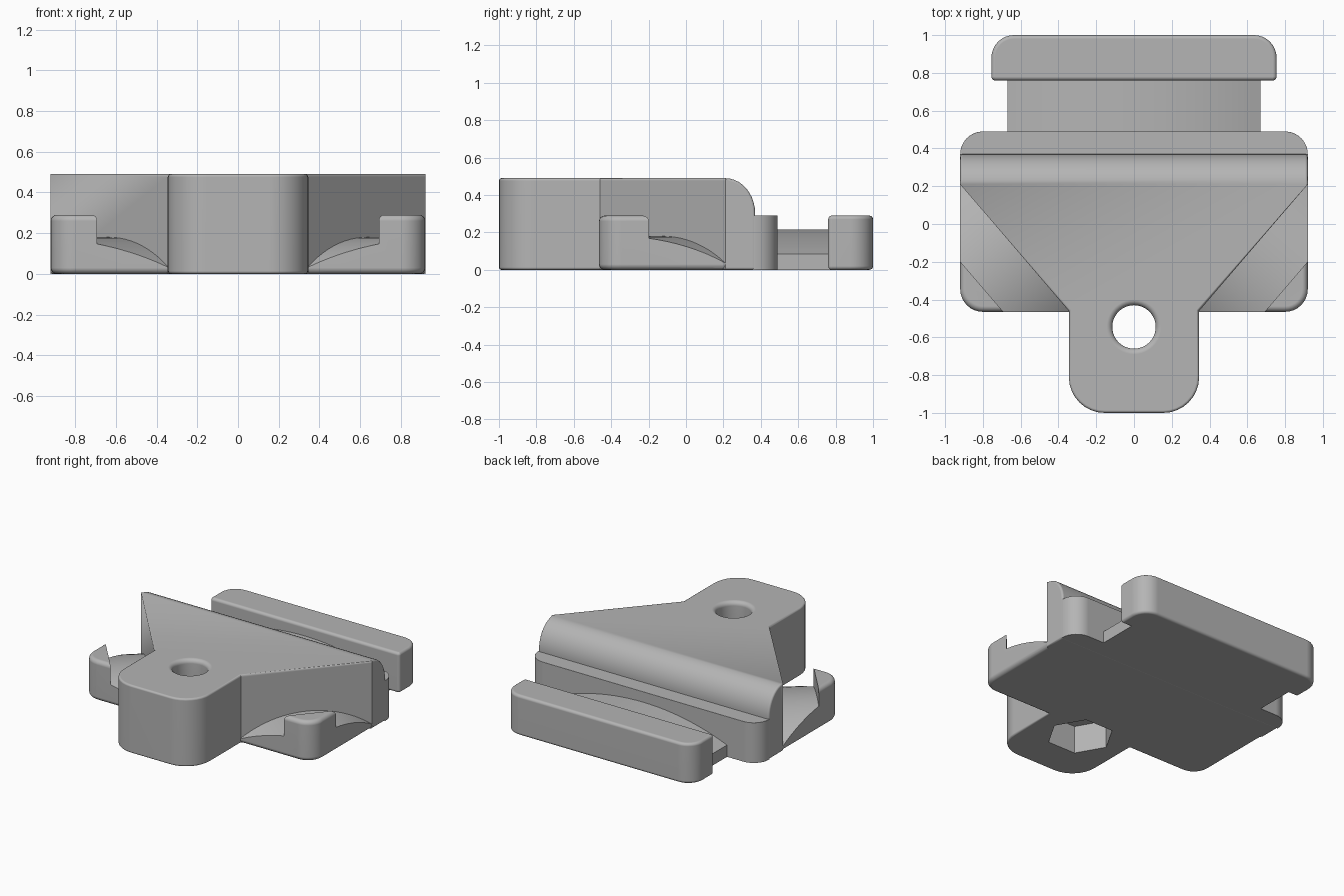
import bpy, bmesh
from math import sin, cos, pi, sqrt, radians
from mathutils import Vector, Matrix

cube = bpy.data.objects.get("Cube")
if cube:
    bpy.data.objects.remove(cube, do_unlink=True)

grey = bpy.data.materials.new("plain grey")
grey.use_nodes = True
colour = (0.46, 0.46, 0.46, 1)
grey.diffuse_color = colour
grey.node_tree.nodes["Principled BSDF"].inputs["Base Color"].default_value = colour


def outline(corners, steps=8):
    """Closed 2D outline from (x, y, radius); rounded corners are square ones."""
    pts = []
    for i, (x, y, r) in enumerate(corners):
        p = Vector((x, y))
        if not r:
            pts.append(p)
            continue
        d1 = (Vector(corners[i - 1][:2]) - p).normalized()
        d2 = (Vector(corners[(i + 1) % len(corners)][:2]) - p).normalized()
        c = p + r * (d1 + d2)
        for k in range(steps + 1):
            t = k / steps * pi / 2
            pts.append(c - r * (cos(t) * d2 + sin(t) * d1))
    return pts


def prism(pts, low, high, frame=Matrix()):
    """Extrude a 2D outline along the local z axis of a frame."""
    bm = bmesh.new()
    face = bm.faces.new([bm.verts.new((p[0], p[1], low)) for p in pts])
    new = bmesh.ops.extrude_face_region(bm, geom=[face])["geom"]
    verts = [v for v in new if isinstance(v, bmesh.types.BMVert)]
    bmesh.ops.translate(bm, verts=verts, vec=(0, 0, high - low))
    bm.transform(frame)
    bmesh.ops.recalc_face_normals(bm, faces=bm.faces)
    return bm


def fillet(bm, size, wanted=lambda mid, vertical: not vertical):
    """Round the sharp edges picked by a rule."""
    bm.normal_update()
    edges = []
    for e in bm.edges:
        a, b = (v.co for v in e.verts)
        vertical = abs((b - a).normalized().z) > 0.99
        if e.calc_face_angle(0) > radians(35) and wanted((a + b) / 2, vertical):
            edges.append(e)
    bmesh.ops.bevel(bm, geom=edges, offset=size, offset_type='OFFSET', segments=4,
                    profile=0.5, affect='EDGES', clamp_overlap=True)


def add(name, bm):
    mesh = bpy.data.meshes.new(name)
    bmesh.ops.recalc_face_normals(bm, faces=bm.faces)
    bm.to_mesh(mesh)
    bm.free()
    ob = bpy.data.objects.new(name, mesh)
    mesh.materials.append(grey)
    bpy.context.collection.objects.link(ob)
    return ob


def activate(ob):
    bpy.ops.object.select_all(action='DESELECT')
    ob.select_set(True)
    bpy.context.view_layer.objects.active = ob


def cut(ob, cutters):
    activate(ob)
    for c in cutters:
        m = ob.modifiers.new("cut", 'BOOLEAN')
        m.object, m.operation, m.solver = c, 'DIFFERENCE', 'EXACT'
        bpy.ops.object.modifier_apply(modifier=m.name)


def arch(half, top, radius, floor, steps=24):
    """Outline whose upper side is a shallow arc, closed at the floor height."""
    xs = [half * (2 * k / steps - 1) for k in range(steps + 1)]
    arc = [(x, top - radius + sqrt(radius ** 2 - x * x)) for x in xs]
    return [(-half, floor)] + arc + [(half, floor)]


W, FOOT, TOP, LOW = 0.92, 0.345, 0.49, 0.29
HOLE_Y = -0.545

# Tall wedge body with a mounting foot at the front and a rounded back
plan = [(W, 0.37, 0), (-W, 0.37, 0), (-W, 0.21, 0), (-FOOT, -0.46, 0), (-FOOT, -1, 0.19),
        (FOOT, -1, 0.19), (FOOT, -0.46, 0), (W, 0.21, 0)]
bm = prism(outline(plan), 0, TOP)
back = [e for e in bm.edges if all(v.co.y > 0.36 and v.co.z > 0.4 for v in e.verts)]
bmesh.ops.bevel(bm, geom=back, offset=0.19, offset_type='OFFSET', segments=10,
                profile=0.5, affect='EDGES')
fillet(bm, 0.035, lambda mid, vertical: not vertical or mid.y > 0.3)
body = add("wedge_body", bm)

# Low base plate whose front corners become the strap posts
plan = [(W, 0.3, 0), (-W, 0.3, 0), (-W, -0.465, 0.12), (W, -0.465, 0.12)]
bm = prism(outline(plan), 0, LOW)
fillet(bm, 0.03)
base = add("base_plate", bm)

# Arched strap channels along both slanted walls
channels = []
for side in (-1, 1):
    along = Vector((side * (W - FOOT), 0.67, 0)).normalized()
    out = Vector((side * along.y, -abs(along.x), 0))
    middle = Vector((side * (W + FOOT) / 2, -0.125, 0))
    frame = Matrix((along, (0, 0, 1), out)).transposed().to_4x4()
    frame.translation = middle
    channels.append(add("channel_cutter", prism(arch(0.49, 0.18, 0.75, 0.8), -0.04, 0.266, frame)))

# Screw hole with a rounded rim, and a hexagonal nut pocket underneath
rim = [(0.115, -0.1), (0.115, 0.4)]
rim += [(0.145 - 0.03 * cos(t), TOP - 0.03 + 0.03 * sin(t)) for t in (k * pi / 10 for k in range(6))]
rim += [(0.145, 0.6)]
bm = bmesh.new()
rings = [[bm.verts.new((r * cos(k * pi / 20), HOLE_Y + r * sin(k * pi / 20), z))
          for k in range(40)] for r, z in rim]
for a, b in zip(rings, rings[1:]):
    for k in range(40):
        n = (k + 1) % 40
        bm.faces.new((a[k], a[n], b[n], b[k]))
bm.faces.new(rings[0])
bm.faces.new(rings[-1])
hole = add("hole_cutter", bm)
hexagon = [(0.22 * cos(k * pi / 3), HOLE_Y + 0.22 * sin(k * pi / 3)) for k in range(6)]
pocket = add("pocket_cutter", prism(hexagon, -0.1, 0.2))

cut(body, [hole, pocket])
cut(base, channels + [hole, pocket])
for c in channels + [hole, pocket]:
    bpy.data.objects.remove(c, do_unlink=True)

# Inner rail behind the body
plan = [(W, 0.49, 0.12), (-W, 0.49, 0.12), (-W, 0.362, 0), (W, 0.362, 0)]
bm = prism(outline(plan), 0, LOW)
fillet(bm, 0.03, lambda mid, vertical: not vertical and mid.y > 0.37)
inner_rail = add("inner_rail", bm)

# Outer rail at the back
R = 0.755
plan = [(R, 1, 0.12), (-R, 1, 0.12), (-R, 0.76, 0.02), (R, 0.76, 0.02)]
bm = prism(outline(plan), 0, LOW)
fillet(bm, 0.03 if R else 0)
outer_rail = add("outer_rail", bm)

# Arched neck between the rails
frame = Matrix(((1, 0, 0), (0, 0, 1), (0, 1, 0))).to_4x4()
neck = add("arched_neck", prism(arch(0.67, 0.215, 1.79, 0), 0.44, 0.82, frame))

# Smooth fillets, flat main faces
for ob in (body, base, inner_rail, outer_rail, neck):
    activate(ob)
    bpy.ops.object.shade_smooth_by_angle(angle=radians(32))
    m = ob.modifiers.new("flat faces", 'WEIGHTED_NORMAL')
    m.keep_sharp = True
